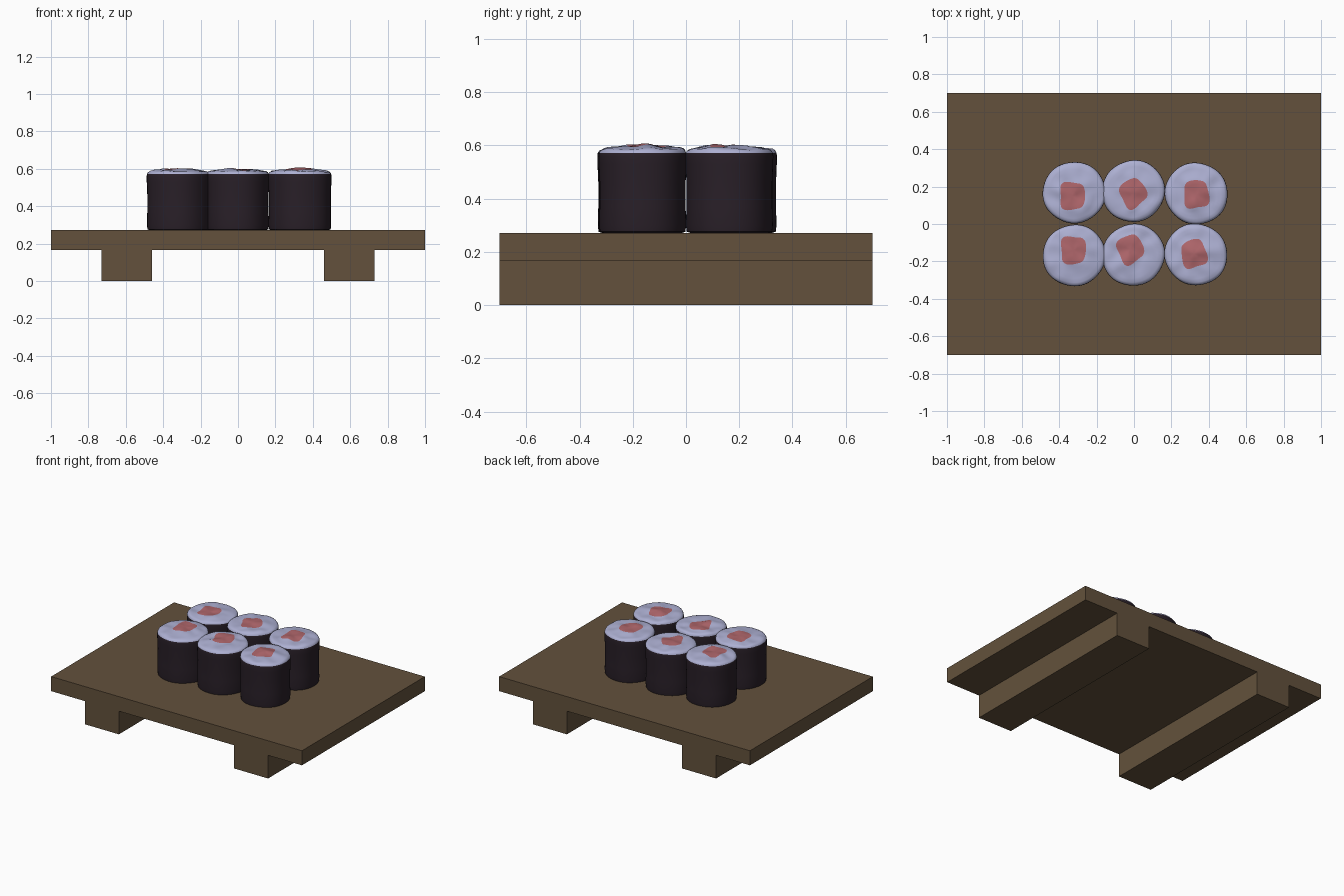
import bpy, bmesh, math, random
from mathutils import Vector, noise

if "Cube" in bpy.data.objects:
    bpy.data.objects.remove(bpy.data.objects["Cube"])

random.seed(4)


def material(name, rgb):
    m = bpy.data.materials.new(name)
    m.diffuse_color = (*rgb, 1)
    m.use_nodes = True
    m.node_tree.nodes["Principled BSDF"].inputs["Base Color"].default_value = m.diffuse_color
    return m


WOOD = material("brown wood", (0.125, 0.083, 0.045))
SEAWEED = material("dark seaweed", (0.022, 0.014, 0.021))
RICE = material("pale rice", (0.42, 0.435, 0.65))
FISH = material("pink fish", (0.43, 0.133, 0.147))


def finish(name, bm, mats):
    bmesh.ops.recalc_face_normals(bm, faces=bm.faces)
    me = bpy.data.meshes.new(name)
    bm.to_mesh(me)
    bm.free()
    for m in mats:
        me.materials.append(m)
    ob = bpy.data.objects.new(name, me)
    bpy.context.collection.objects.link(ob)
    return ob


def box(name, lo, hi):
    bm = bmesh.new()
    bmesh.ops.create_cube(bm, size=1)
    for v in bm.verts:
        v.co = Vector([lo[i] + (v.co[i] + 0.5) * (hi[i] - lo[i]) for i in range(3)])
    return finish(name, bm, [WOOD])


# Serving board on two full-depth legs
box("board", (-1, -0.7, 0.167), (1, 0.7, 0.272))
box("left_leg", (-0.73, -0.7, 0), (-0.46, 0.7, 0.167))
box("right_leg", (0.46, -0.7, 0), (0.73, 0.7, 0.167))

SEG = 56
# Seaweed wall: (radius, height)
WALL = [(0.150, 0.272), (0.162, 0.276), (0.165, 0.30), (0.163, 0.37), (0.163, 0.46),
        (0.166, 0.53), (0.1665, 0.560), (0.165, 0.572)]
# Rice top: (blend from fish outline to rim, height)
TOP = [(0.95, 0.581), (0.85, 0.587), (0.65, 0.590), (0.4, 0.592), (0.18, 0.594), (0, 0.596)]
# Fish: (scale of outline, height)
CORE = [(0.7, 0.598), (0.35, 0.599)]


def roll(name, cx, cy, fx, fy, turn):
    bm = bmesh.new()
    ph = random.uniform(0, 6)
    seed = Vector((cx * 9, cy * 9, 3))
    centre, fish_c = Vector((cx, cy, 0)), Vector((fx, fy, 0))
    angles = [2 * math.pi * i / SEG for i in range(SEG)]

    def bump(p):
        return 0.011 * noise.noise(p * 14 + seed)

    def rim(a, r):
        r *= 1 + 0.015 * math.sin(2 * a + ph) + 0.008 * math.sin(5 * a + 2 * ph)
        return centre + Vector((r * math.cos(a), r * math.sin(a), 0))

    def fish(a, s):
        # rounded, slightly irregular square
        b = a - turn
        r = (abs(math.cos(b)) ** 4 + abs(math.sin(b)) ** 4) ** -0.25
        r *= 0.065 * s * (1 + 0.06 * math.sin(3 * a + ph))
        return fish_c + Vector((r * math.cos(a), 1.12 * r * math.sin(a), 0))

    rings = []
    for r, z in WALL:
        rings.append([rim(a, r) + Vector((0, 0, z)) for a in angles])
    for t, z in TOP:
        ring = [fish(a, 1).lerp(rim(a, 0.165), t) for a in angles]
        rings.append([p + Vector((0, 0, z + bump(p) * (1 - t ** 4))) for p in ring])
    for s, z in CORE:
        ring = [fish(a, s) for a in angles]
        rings.append([p + Vector((0, 0, z + bump(p))) for p in ring])

    vs = [[bm.verts.new(p) for p in ring] for ring in rings]
    bm.faces.new(vs[0][::-1])
    last_wall, last_rice = len(WALL) - 1, len(WALL) + len(TOP) - 1
    for k in range(len(vs) - 1):
        for i in range(SEG):
            j = (i + 1) % SEG
            f = bm.faces.new((vs[k][i], vs[k][j], vs[k + 1][j], vs[k + 1][i]))
            f.material_index = 0 if k < last_wall else 1 if k < last_rice else 2
    tip = bm.verts.new(fish_c + Vector((0, 0, 0.6 + bump(fish_c))))
    for i in range(SEG):
        f = bm.faces.new((vs[-1][i], vs[-1][(i + 1) % SEG], tip))
        f.material_index = 2
    for f in bm.faces:
        f.smooth = True
    ob = finish(name, bm, [SEAWEED, RICE, FISH])
    bpy.ops.object.select_all(action='DESELECT')
    ob.select_set(True)
    bpy.context.view_layer.objects.active = ob
    bpy.ops.object.shade_smooth_by_angle(angle=math.radians(50))


# Six rolls: centre, fish centre, fish rotation
roll("roll_back_left", -0.32, 0.168, -0.33, 0.15, 0)
roll("roll_back_middle", -0.003, 0.176, -0.005, 0.165, 0.6)
roll("roll_back_right", 0.333, 0.163, 0.333, 0.158, 0.1)
roll("roll_front_left", -0.32, -0.168, -0.325, -0.14, 0)
roll("roll_front_middle", -0.003, -0.165, -0.02, -0.135, 0.5)
roll("roll_front_right", 0.331, -0.163, 0.32, -0.16, 0.3)
